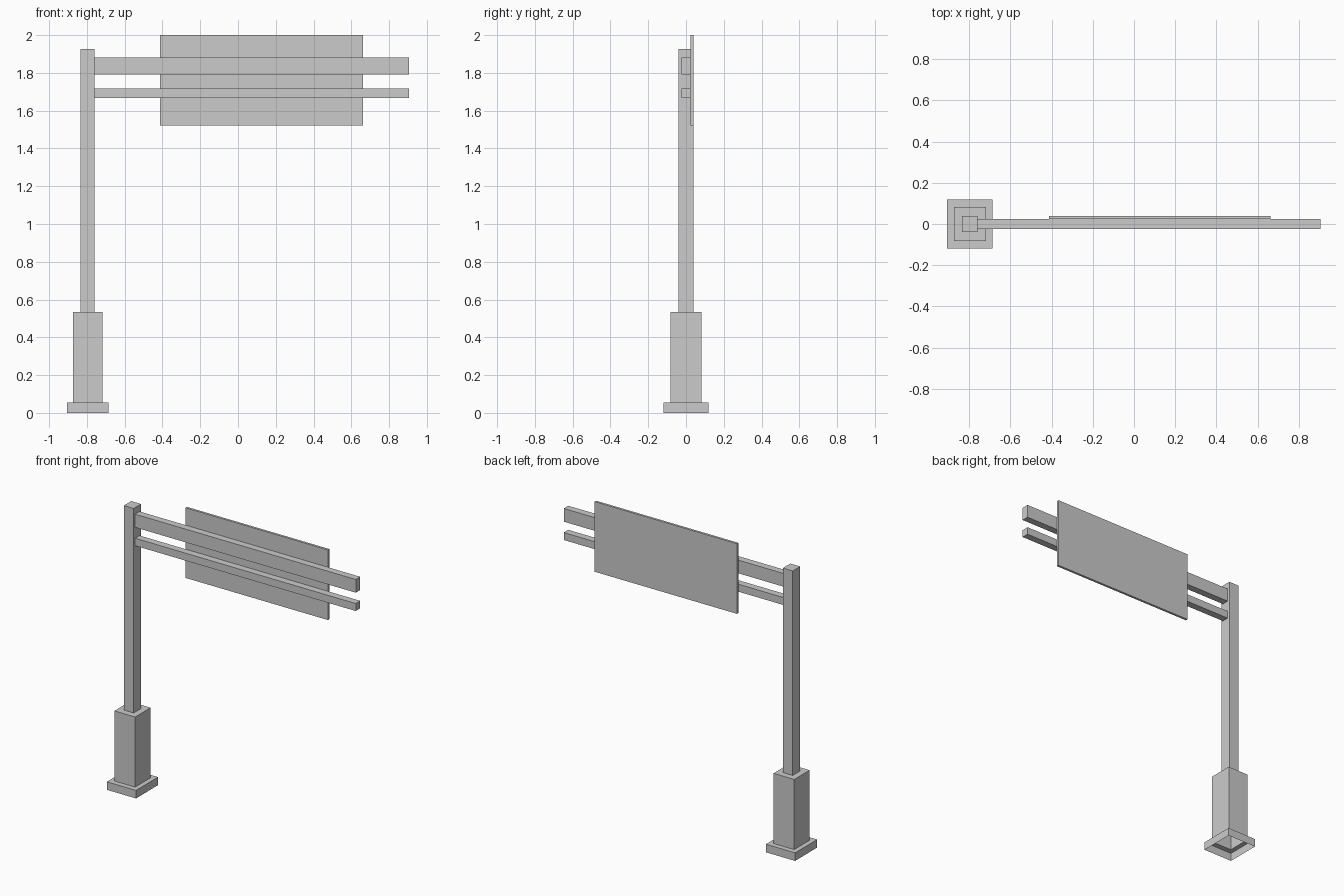
import bpy, bmesh

if "Cube" in bpy.data.objects:
    bpy.data.objects.remove(bpy.data.objects["Cube"])

POST_X = -0.796


def make_object(name, bm):
    mesh = bpy.data.meshes.new(name)
    bm.to_mesh(mesh)
    bm.free()
    obj = bpy.data.objects.new(name, mesh)
    bpy.context.collection.objects.link(obj)
    return obj


def box(name, lo, hi, open_left=False):
    """Axis-aligned box from corner to corner, optionally without its -x face."""
    bm = bmesh.new()
    bmesh.ops.create_cube(bm, size=1)
    for v in bm.verts:
        v.co = [(a + b) / 2 + c * (b - a) for a, b, c in zip(lo, hi, v.co)]
    if open_left:
        bm.normal_update()
        bmesh.ops.delete(bm, geom=[f for f in bm.faces if f.normal.x < -0.9],
                         context='FACES_ONLY')
    return make_object(name, bm)


def stepped_column(name, levels):
    """Loft rectangles (half x, half y, z) upward: open bottom, capped top."""
    bm = bmesh.new()
    rings = [[bm.verts.new((POST_X + sx * hx, sy * hy, z))
              for sx, sy in ((-1, -1), (1, -1), (1, 1), (-1, 1))]
             for hx, hy, z in levels]
    for low, high in zip(rings, rings[1:]):
        for i in range(4):
            j = (i + 1) % 4
            bm.faces.new((low[i], low[j], high[j], high[i]))
    bm.faces.new(rings[-1])
    return make_object(name, bm)


# Hollow foot plate, pedestal and post in one stepped shell
stepped_column("post_with_base", [
    (0.110, 0.119, 0.0), (0.110, 0.119, 0.055),
    (0.078, 0.083, 0.055), (0.078, 0.083, 0.533),
    (0.037, 0.040, 0.533), (0.037, 0.040, 1.927),
])

# Two horizontal arms, butted against the post
for name, z0, z1 in (("upper_arm", 1.792, 1.882), ("lower_arm", 1.667, 1.718)):
    box(name, (POST_X + 0.037, -0.024, z0), (0.905, 0.024, z1), open_left=True)

# Sign panel on the back of the arms
box("sign_panel", (-0.412, 0.024, 1.522), (0.661, 0.040, 2.0))
